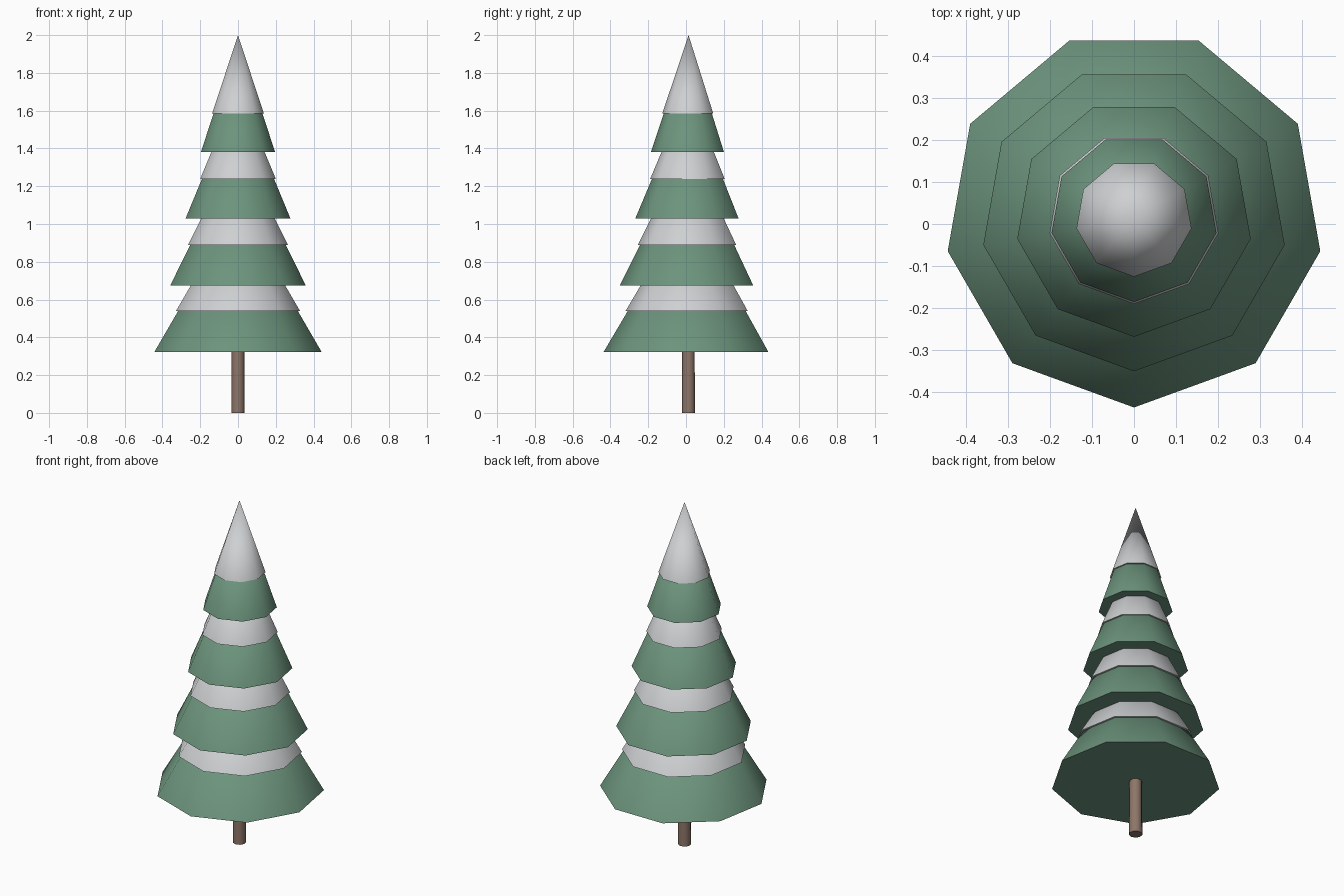
import bpy, bmesh, math

if "Cube" in bpy.data.objects:
    bpy.data.objects.remove(bpy.data.objects["Cube"])

CY = 0.0135   # axis offset that centres the nine-sided outline
SIDES = 9     # one corner points to the front


def material(name, rgb):
    m = bpy.data.materials.new(name)
    m.diffuse_color = (*rgb, 1)
    m.use_nodes = True
    m.node_tree.nodes["Principled BSDF"].inputs["Base Color"].default_value = m.diffuse_color
    return m


green = material("needle green", (0.15, 0.295, 0.203))
white = material("snow white", (0.62, 0.63, 0.64))
brown = material("bark brown", (0.27, 0.18, 0.14))


def cone(name, mat, r0, z0, z1, r1=0.0):
    """Nine-sided capped cone (or frustum when r1 > 0)."""
    bm = bmesh.new()

    def ring(r, z):
        angles = [math.radians(-90 + 360 * i / SIDES) for i in range(SIDES)]
        return [bm.verts.new((r * math.cos(a), CY + r * math.sin(a), z)) for a in angles]

    low = ring(r0, z0)
    bm.faces.new(low[::-1])
    if r1 > 0:
        high = ring(r1, z1)
        bm.faces.new(high)
    else:
        tip = bm.verts.new((0, CY, z1))
    for i in range(SIDES):
        j = (i + 1) % SIDES
        if r1 > 0:
            bm.faces.new((low[i], low[j], high[j], high[i]))
        else:
            bm.faces.new((low[i], low[j], tip))
    me = bpy.data.meshes.new(name)
    bm.to_mesh(me)
    bm.free()
    me.materials.append(mat)
    ob = bpy.data.objects.new(name, me)
    bpy.context.collection.objects.link(ob)
    # smooth around the sides, sharp at the rims
    bpy.ops.object.select_all(action='DESELECT')
    ob.select_set(True)
    bpy.context.view_layer.objects.active = ob
    bpy.ops.object.shade_smooth_by_angle(angle=math.radians(60))
    return ob


# Trunk
cone("trunk", brown, 0.036, 0.0, 0.40, 0.034)

# Branch tiers, each with a slightly larger snow cap:
# branch radius, branch base, branch tip, snow radius, snow base, snow tip
tiers = [
    (0.450, 0.322, 1.085, 0.333, 0.540, 1.105),
    (0.364, 0.675, 1.405, 0.269, 0.888, 1.424),
    (0.282, 1.029, 1.700, 0.204, 1.237, 1.720),
    (0.199, 1.382, 1.980, 0.139, 1.585, 2.000),
]
for n, (br, bz, bt, sr, sz, st) in enumerate(tiers, 1):
    cone(f"branch_tier_{n}", green, br, bz, bt)
    cone(f"snow_cap_{n}", white, sr, sz, st)
